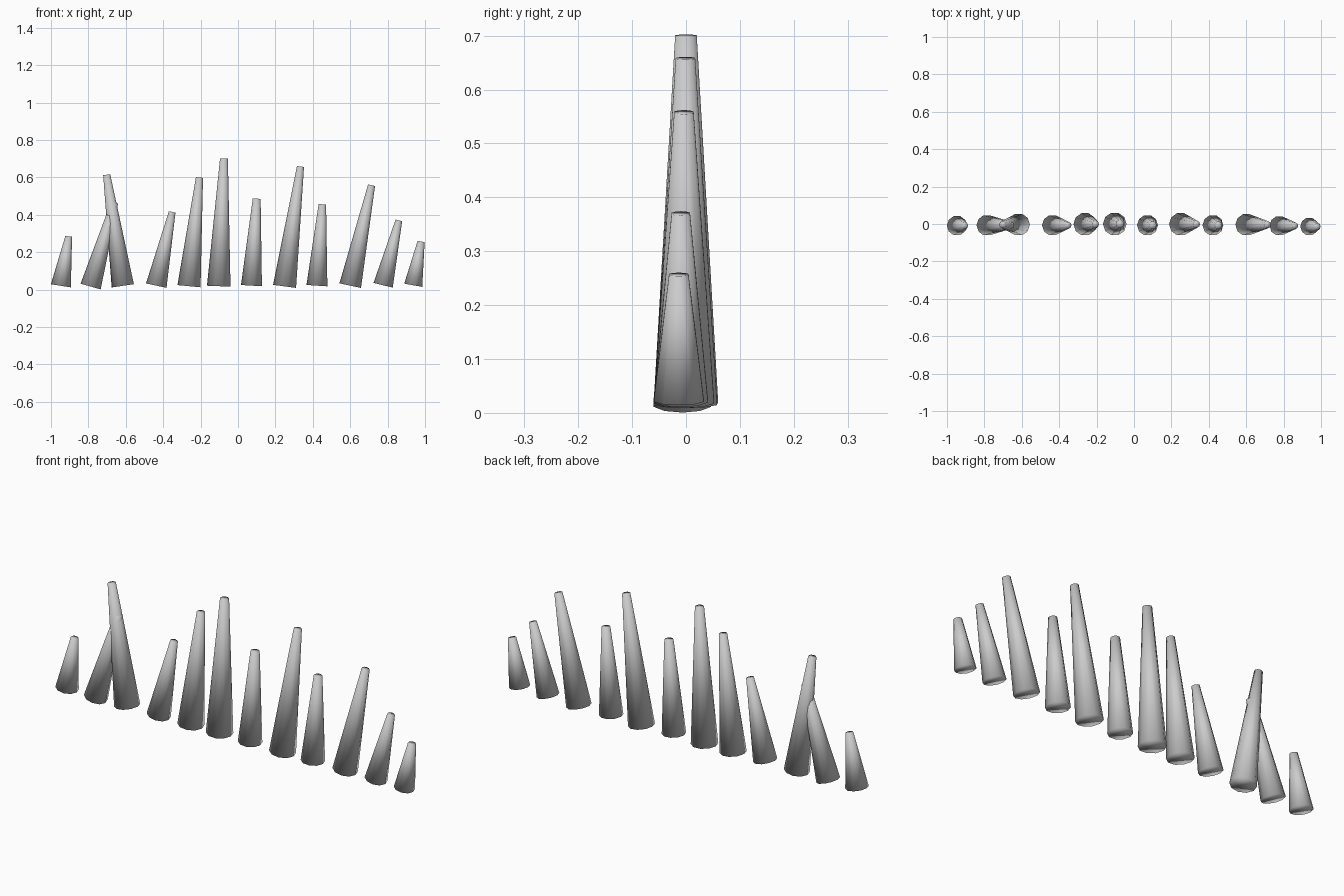
import bpy, bmesh
from mathutils import Vector, Matrix
from math import pi, atan2

SIDES = 10
# base x, base z, base radius, top x, top z, top radius
SPIKES = [
    (-0.947, 0.020, 0.054, -0.905, 0.285, 0.018),
    (-0.788, 0.016, 0.056, -0.660, 0.464, 0.019),
    (-0.616, 0.020, 0.060, -0.702, 0.614, 0.019),
    (-0.437, 0.021, 0.056, -0.352, 0.415, 0.018),
    (-0.262, 0.018, 0.062, -0.206, 0.599, 0.019),
    (-0.103, 0.018, 0.063, -0.075, 0.701, 0.021),
    (0.072, 0.021, 0.056, 0.100, 0.486, 0.021),
    (0.249, 0.017, 0.062, 0.334, 0.658, 0.019),
    (0.422, 0.021, 0.056, 0.451, 0.456, 0.020),
    (0.600, 0.021, 0.059, 0.714, 0.558, 0.019),
    (0.776, 0.023, 0.053, 0.860, 0.370, 0.018),
    (0.937, 0.023, 0.049, 0.979, 0.257, 0.019),
]


def spike(i, bx, bz, br, tx, tz, tr):
    """Tapered blunt spike leaning in the x-z plane, back edges aligned in y."""
    y = 0.951 * br - 0.06
    base, top = Vector((bx, y, bz)), Vector((tx, y, tz))
    axis = top - base
    m = (Matrix.Translation((base + top) / 2)
         @ Matrix.Rotation(atan2(axis.x, axis.z), 4, 'Y')
         @ Matrix.Rotation(pi / 2, 4, 'Z'))
    bm = bmesh.new()
    bmesh.ops.create_cone(bm, cap_ends=True, segments=SIDES, radius1=br,
                          radius2=tr, depth=axis.length, matrix=m)
    # soft shading all over
    for f in bm.faces:
        f.smooth = True
    me = bpy.data.meshes.new(f"spike_{i}")
    bm.to_mesh(me)
    bm.free()
    bpy.context.collection.objects.link(bpy.data.objects.new(f"spike_{i}", me))


# Row of spikes, left to right
for i, s in enumerate(SPIKES, 1):
    spike(i, *s)
